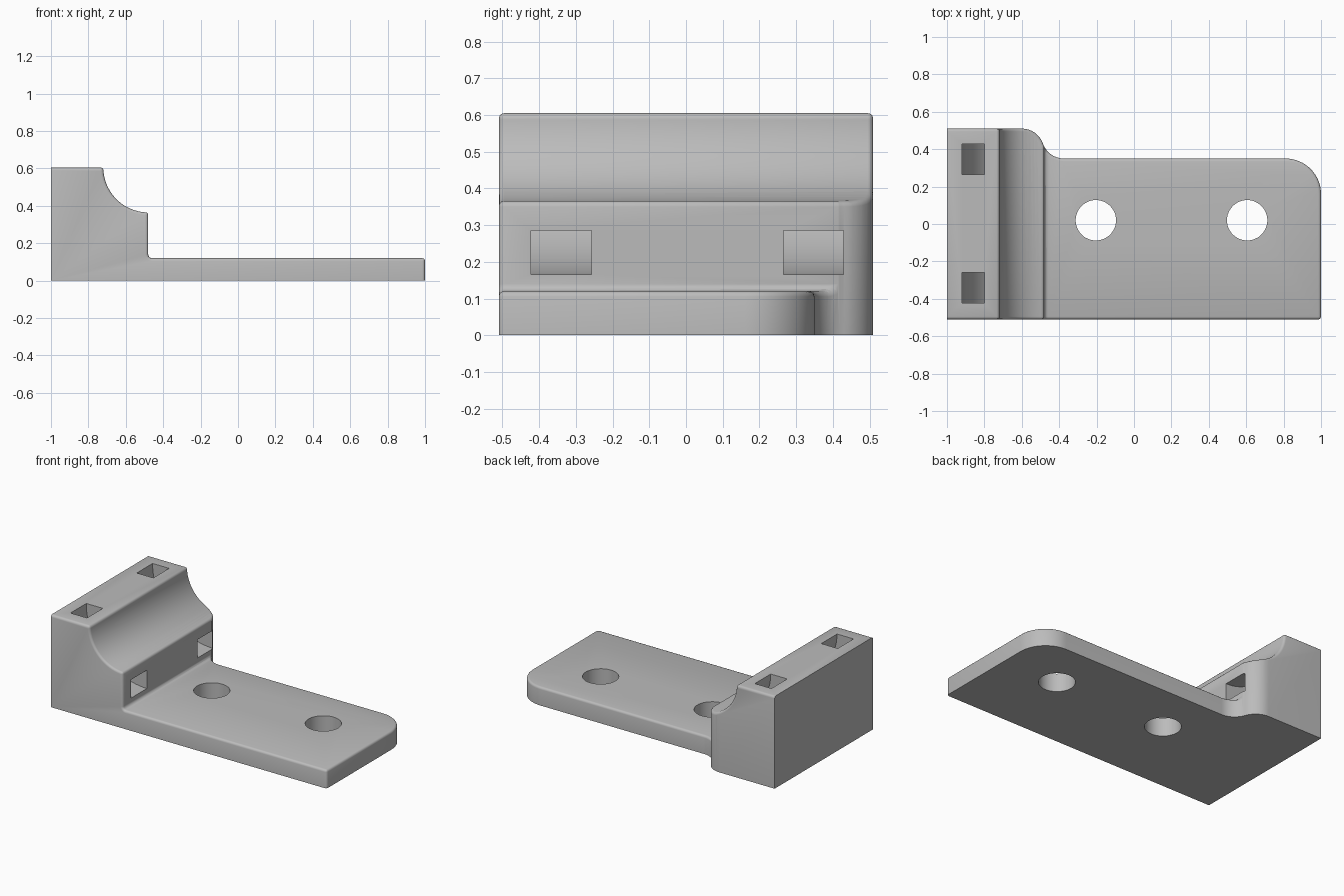
import bpy, bmesh
from math import sin, cos, pi, radians
from mathutils import Vector

if "Cube" in bpy.data.objects:
    bpy.data.objects.remove(bpy.data.objects["Cube"])

grey = bpy.data.materials.new("plain_grey")
grey.use_nodes = True
colour = (0.5, 0.5, 0.5, 1)
grey.diffuse_color = colour
grey.node_tree.nodes["Principled BSDF"].inputs["Base Color"].default_value = colour


def arc(cx, cy, r, start, end, n):
    angles = [radians(start + (end - start) * i / n) for i in range(n + 1)]
    return [(cx + r * cos(a), cy + r * sin(a)) for a in angles]


def prism(name, points, low, high, along_y=False):
    """Extrude a 2D outline along z, or an x-z outline along y."""
    bm = bmesh.new()
    place = (lambda p: (p[0], low, p[1])) if along_y else (lambda p: (p[0], p[1], low))
    face = bm.faces.new([bm.verts.new(place(p)) for p in points])
    new = bmesh.ops.extrude_face_region(bm, geom=[face])["geom"]
    step = Vector((0, high - low, 0) if along_y else (0, 0, high - low))
    bmesh.ops.translate(bm, vec=step, verts=[v for v in new if isinstance(v, bmesh.types.BMVert)])
    bmesh.ops.recalc_face_normals(bm, faces=bm.faces)
    mesh = bpy.data.meshes.new(name)
    bm.to_mesh(mesh)
    bm.free()
    obj = bpy.data.objects.new(name, mesh)
    bpy.context.collection.objects.link(obj)
    mesh.materials.append(grey)
    return obj


def apply_boolean(obj, tool, operation):
    mod = obj.modifiers.new("cut", "BOOLEAN")
    mod.operation, mod.object, mod.solver = operation, tool, "EXACT"
    bpy.context.view_layer.objects.active = obj
    bpy.ops.object.modifier_apply(modifier=mod.name)
    bpy.data.objects.remove(tool)


HALF, TOP, STEP = 0.51, 0.605, 0.365   # half depth, block height, ledge height
PLATE, FACE = 0.12, -0.48              # plate thickness, block front

# Side profile: tall block with a cradle, then the thin plate
profile = [(-1, 0), (1, 0), (1, PLATE)]
profile += arc(FACE + 0.02, PLATE + 0.02, 0.02, 270, 180, 5)
profile += arc(FACE, TOP, TOP - STEP, 270, 180, 20)
profile += [(-1, TOP)]
bracket = prism("mounting_bracket", profile, -HALF, HALF, along_y=True)

# Plan outline: rounded plate end and S-shaped shoulder behind the block
bend = 19.47
plan = [(-1, -HALF - 0.1), (-1.1, -HALF - 0.1)]
plan = [(-1.1, -HALF - 0.1), (1.1, -HALF - 0.1), (1.1, 0.1), (1, 0.1)]
plan += arc(0.81, 0.16, 0.19, 0, 90, 16)
plan += arc(-0.374, 0.47, 0.12, 270, 180 + bend, 12)
plan += arc(-0.6, 0.39, 0.12, bend, 90, 12)[1:]
plan += [(-1.1, HALF)]
apply_boolean(bracket, prism("plan_cutter", plan, -0.1, 1), "INTERSECT")

# Soften every sharp edge except the bottom and the flat back end
bm = bmesh.new()
bm.from_mesh(bracket.data)
bmesh.ops.remove_doubles(bm, verts=bm.verts, dist=0.0005)
bmesh.ops.dissolve_limit(bm, angle_limit=radians(0.5), verts=bm.verts, edges=bm.edges)
sharp = []
for e in bm.edges:
    a, b = (v.co for v in e.verts)
    at_base = max(a.z, b.z) < 0.01
    at_end = max(a.x, b.x) < -0.99
    if len(e.link_faces) == 2 and e.calc_face_angle() > radians(30) and not at_base and not at_end:
        sharp.append(e)
bmesh.ops.bevel(bm, geom=sharp, offset=0.015, offset_type="OFFSET", segments=3,
                profile=0.5, affect="EDGES", clamp_overlap=False)
bm.to_mesh(bracket.data)
bm.free()

# Screw holes through the plate
for x in (-0.204, 0.605):
    hole = prism("screw_hole_cutter", arc(x, 0.02, 0.108, 0, 352.5, 47), -0.1, 0.3)
    apply_boolean(bracket, hole, "DIFFERENCE")

# Curved strap channels running from the block top to its front face
channel = arc(FACE, TOP, 0.44, 180, 270, 24) + [(FACE + 0.1, TOP - 0.44), (FACE + 0.1, TOP - 0.32)]
channel += arc(FACE, TOP, 0.32, 270, 180, 24) + [(FACE - 0.32, TOP + 0.1), (FACE - 0.44, TOP + 0.1)]
for y in (-0.34, 0.347):
    slot = prism("strap_channel_cutter", channel, y - 0.082, y + 0.082, along_y=True)
    apply_boolean(bracket, slot, "DIFFERENCE")

# Smooth shading on the curves
bpy.ops.object.select_all(action="DESELECT")
bracket.select_set(True)
bpy.context.view_layer.objects.active = bracket
bpy.ops.object.shade_smooth_by_angle(angle=radians(35))
